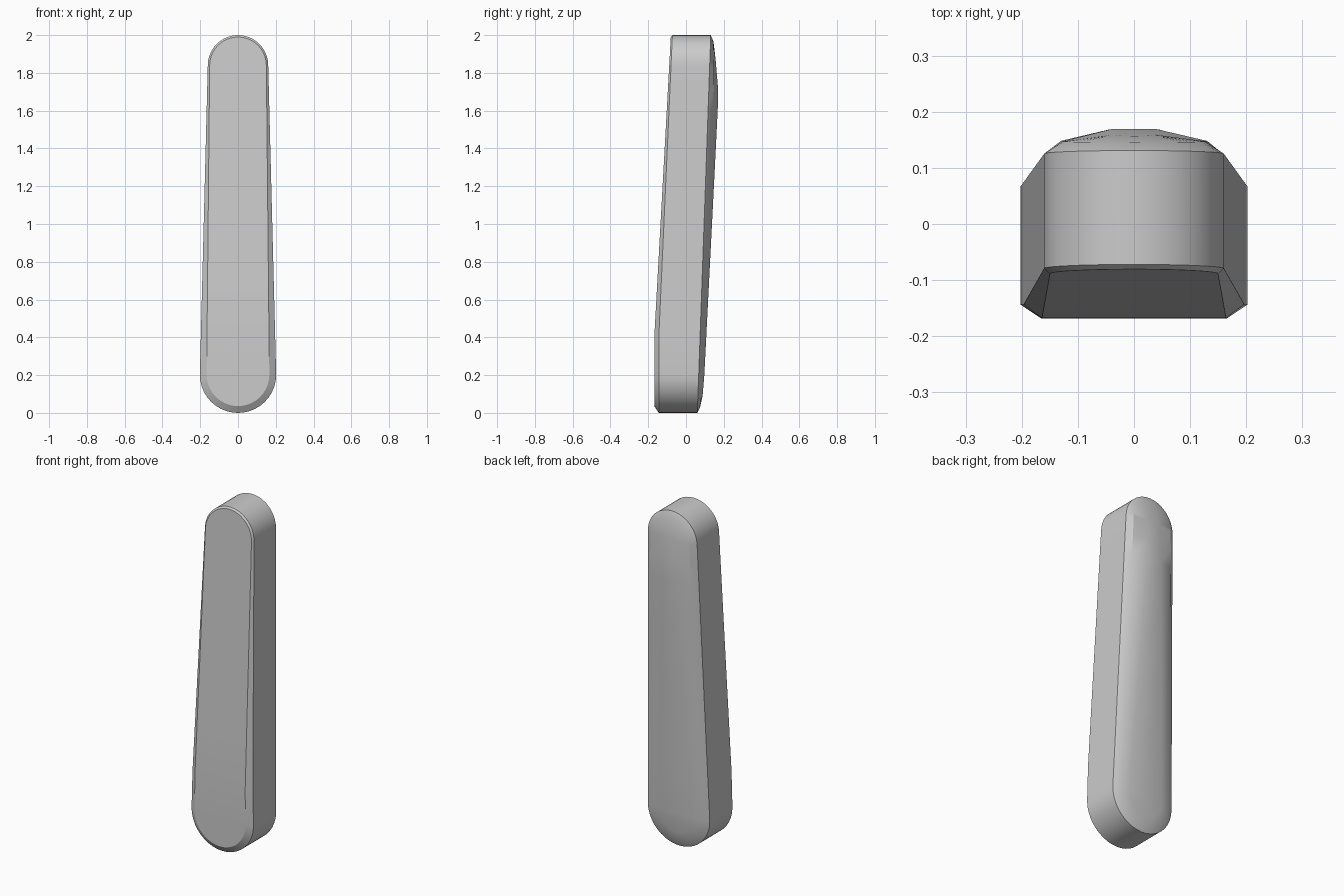
import bpy, bmesh, math

cube = bpy.data.objects.get("Cube")
if cube:
    bpy.data.objects.remove(cube)

ARC = 10
SIDES = (0.13, 0.3, 0.5, 0.7, 0.86, 0.93)


def interp(z, *pts):
    """Piecewise linear depth along the height."""
    if z <= pts[0][0]:
        return pts[0][1]
    for (z0, y0), (z1, y1) in zip(pts, pts[1:]):
        if z <= z1:
            return y0 + (y1 - y0) * (z - z0) / (z1 - z0)
    return pts[-1][1]


def half_outline(low, high):
    """Half of a tapered capsule, from its lowest to its highest point."""
    r0, r1 = 0.202 - low, 0.16 - high
    z0, z1 = 0.202, 1.84
    turn = [math.pi / 2 * i / ARC for i in range(ARC + 1)]
    pts = [(r0 * math.sin(a), z0 - r0 * math.cos(a)) for a in turn]
    pts += [(r0 + (r1 - r0) * t, z0 + (z1 - z0) * t) for t in SIDES]
    pts += [(r1 * math.cos(a), z1 + r1 * math.sin(a)) for a in turn]
    return pts


def front(z):
    return interp(z, (0.4, -0.168), (2, -0.08))


def front_rim(z):
    return interp(z, (0.4, -0.144), (2, -0.072))


def back_rim(z):
    return interp(z, (0, 0.06), (2, 0.131))


def back_shoulder(z):
    return interp(z, (0.03, 0.074), (1.5, 0.14), (1.75, 0.149), (1.98, 0.145))


def back_crown(z):
    return interp(z, (0.08, 0.087), (0.2, 0.097), (1.6, 0.168),
                  (1.73, 0.169), (1.88, 0.156))


# Rings from front to back: lower inset, upper inset, depth rule
RINGS = [(0.036, 0.01, front), (0, 0, front_rim), (0, 0, back_rim),
         (0.028, 0.033, back_shoulder), (0.09, 0.125, back_crown)]

bm = bmesh.new()
loops, halves = [], []
for low, high, depth in RINGS:
    pts = half_outline(low, high)
    left = [bm.verts.new((x, depth(z), z)) for x, z in pts]
    right = [left[0]]
    right += [bm.verts.new((-x, depth(z), z)) for x, z in pts[1:-1]]
    right.append(left[-1])
    halves.append((left, right))
    loops.append(left + right[-2:0:-1])

# Walls between neighbouring rings
for a, b in zip(loops, loops[1:]):
    n = len(a)
    for i in range(n):
        j = (i + 1) % n
        bm.faces.new((a[i], a[j], b[j], b[i]))

# Front and back faces, closed in bands across the width
for left, right in (halves[0], halves[-1]):
    for i in range(len(left) - 1):
        band = list(dict.fromkeys((left[i], left[i + 1], right[i + 1], right[i])))
        bm.faces.new(band)
bmesh.ops.recalc_face_normals(bm, faces=bm.faces)

mesh = bpy.data.meshes.new("tapered_bar")
bm.to_mesh(mesh)
bm.free()
bar = bpy.data.objects.new("tapered_bar", mesh)
bpy.context.collection.objects.link(bar)

grey = bpy.data.materials.new("plain_grey")
grey.use_nodes = True
colour = (0.6, 0.6, 0.6, 1)
grey.diffuse_color = colour
grey.node_tree.nodes["Principled BSDF"].inputs["Base Color"].default_value = colour
mesh.materials.append(grey)

bpy.context.view_layer.objects.active = bar
bar.select_set(True)
bpy.ops.object.shade_smooth_by_angle(angle=math.radians(25))
